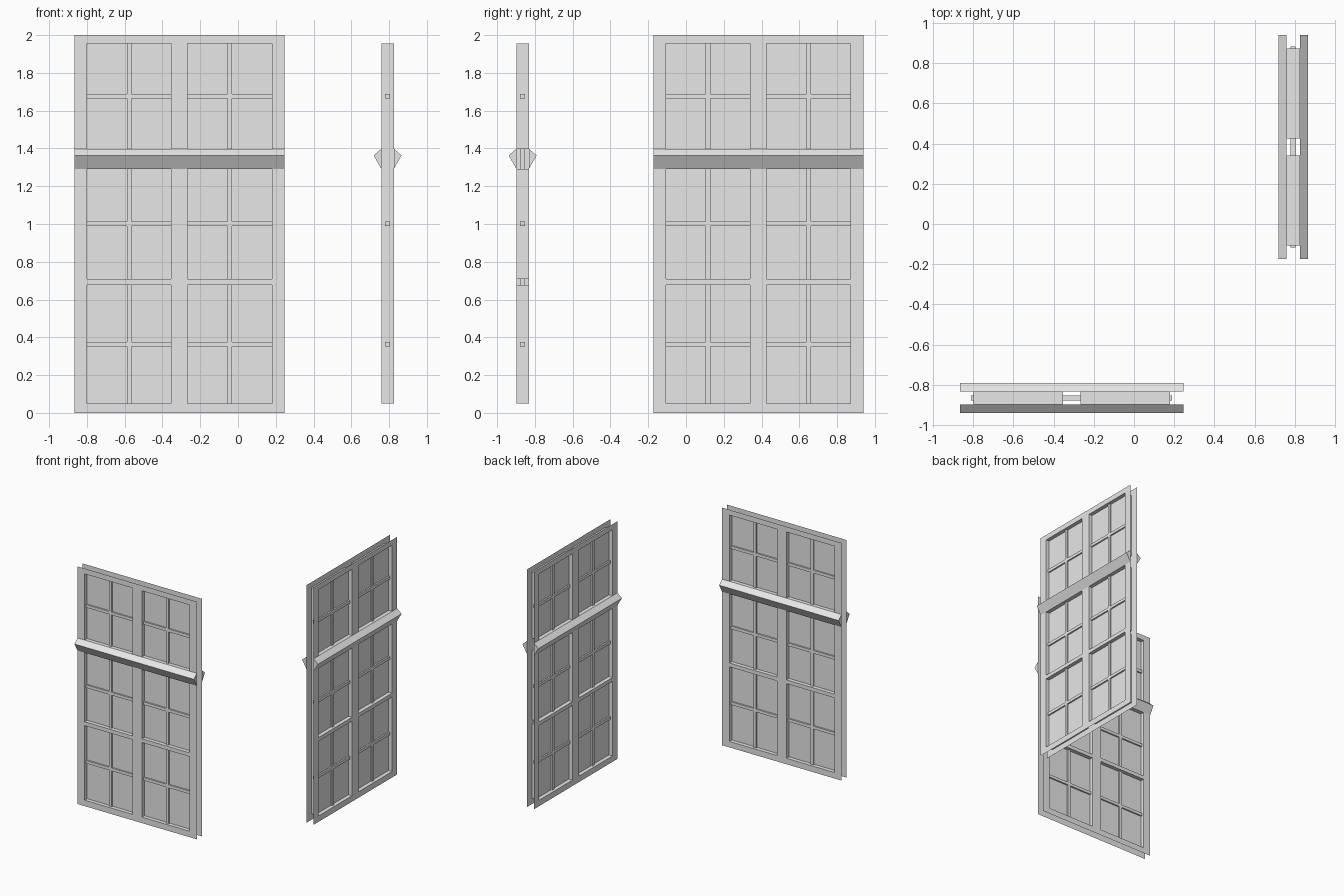
import bpy, bmesh, math
from mathutils import Matrix

if "Cube" in bpy.data.objects:
    bpy.data.objects.remove(bpy.data.objects["Cube"])

grey = bpy.data.materials.new("light_grey")
grey.diffuse_color = (0.8, 0.8, 0.8, 1)
grey.use_nodes = True
grey.node_tree.nodes["Principled BSDF"].inputs["Base Color"].default_value = grey.diffuse_color

HALF_W, HALF_T, H = 0.556, 0.033, 2.0       # panel half width, half depth, height
COLS = [(-0.489, -0.0435), (0.0435, 0.489)]  # opening columns (local x)
ROWS = [(0.05, 0.678), (0.71, 1.292), (1.398, 1.955)]  # opening rows (z)
BAR = 0.0125                                 # half thickness of glazing bars


def quad(bm, *pts):
    bm.faces.new([bm.verts.new(p) for p in pts])


def box(bm, x0, x1, y0, y1, z0, z1):
    m = Matrix.Translation(((x0 + x1) / 2, (y0 + y1) / 2, (z0 + z1) / 2)) @ \
        Matrix.Diagonal((x1 - x0, y1 - y0, z1 - z0, 1))
    bmesh.ops.create_cube(bm, size=1, matrix=m)


def finish(bm, name, place):
    bmesh.ops.remove_doubles(bm, verts=bm.verts, dist=1e-5)
    bmesh.ops.recalc_face_normals(bm, faces=bm.faces)
    mesh = bpy.data.meshes.new(name)
    bm.to_mesh(mesh)
    bm.free()
    mesh.materials.append(grey)
    ob = bpy.data.objects.new(name, mesh)
    ob.matrix_world = place
    bpy.context.collection.objects.link(ob)


def window_panel(prefix, place):
    # frame: thin front and back skins with six openings, joined by reveals
    bm = bmesh.new()
    xs = [-HALF_W] + [x for c in COLS for x in c] + [HALF_W]
    zs = [0] + [z for r in ROWS for z in r] + [H]
    for y in (-HALF_T, HALF_T):
        for i in range(len(xs) - 1):
            for j in range(len(zs) - 1):
                if i % 2 and j % 2:
                    continue
                a, b, c, d = xs[i], xs[i + 1], zs[j], zs[j + 1]
                quad(bm, (a, y, c), (b, y, c), (b, y, d), (a, y, d))
    t = HALF_T
    for a, b in COLS:
        for c, d in ROWS:
            for z in (c, d):
                quad(bm, (a, -t, z), (b, -t, z), (b, t, z), (a, t, z))
            for x in (a, b):
                quad(bm, (x, -t, c), (x, t, c), (x, t, d), (x, -t, d))
    # the outer side wall also bridges the gaps between rows
    x = COLS[0][0]
    for c, d in ((ROWS[0][1], ROWS[1][0]), (ROWS[1][1], ROWS[2][0])):
        quad(bm, (x, -t, c), (x, t, c), (x, t, d), (x, -t, d))
    finish(bm, prefix + "_frame", place)

    # glass in the middle of every opening
    bm = bmesh.new()
    for a, b in COLS:
        for c, d in ROWS:
            quad(bm, (a, 0, c), (b, 0, c), (b, 0, d), (a, 0, d))
    finish(bm, prefix + "_glass", place)

    # glazing bars running through the whole frame
    bm = bmesh.new()
    for c, d in ROWS:
        m = (c + d) / 2
        box(bm, -0.5, 0.5, -BAR, BAR, m - BAR, m + BAR)
    finish(bm, prefix + "_horizontal_bars", place)
    bm = bmesh.new()
    for a, b in COLS:
        m = (a + b) / 2
        box(bm, m - BAR, m + BAR, -BAR, BAR, ROWS[0][0], ROWS[-1][1])
    finish(bm, prefix + "_vertical_bars", place)

    # pointed rail on both sides
    for side, s in (("front", -1), ("back", 1)):
        bm = bmesh.new()
        prof = [(s * HALF_T, 1.292), (s * 0.074, 1.363), (s * HALF_T, 1.398)]
        left = [bm.verts.new((-HALF_W, y, z)) for y, z in prof]
        right = [bm.verts.new((HALF_W, y, z)) for y, z in prof]
        bm.faces.new(left)
        bm.faces.new(right)
        for i in range(3):
            k = (i + 1) % 3
            bm.faces.new((left[i], left[k], right[k], right[i]))
        finish(bm, prefix + "_" + side + "_rail", place)


# one panel facing the front, one turned to face the right
window_panel("front_window", Matrix.Translation((-0.31, -0.865, 0)))
window_panel("side_window", Matrix.Translation((0.792, 0.383, 0)) @
             Matrix.Rotation(math.pi / 2, 4, 'Z'))
